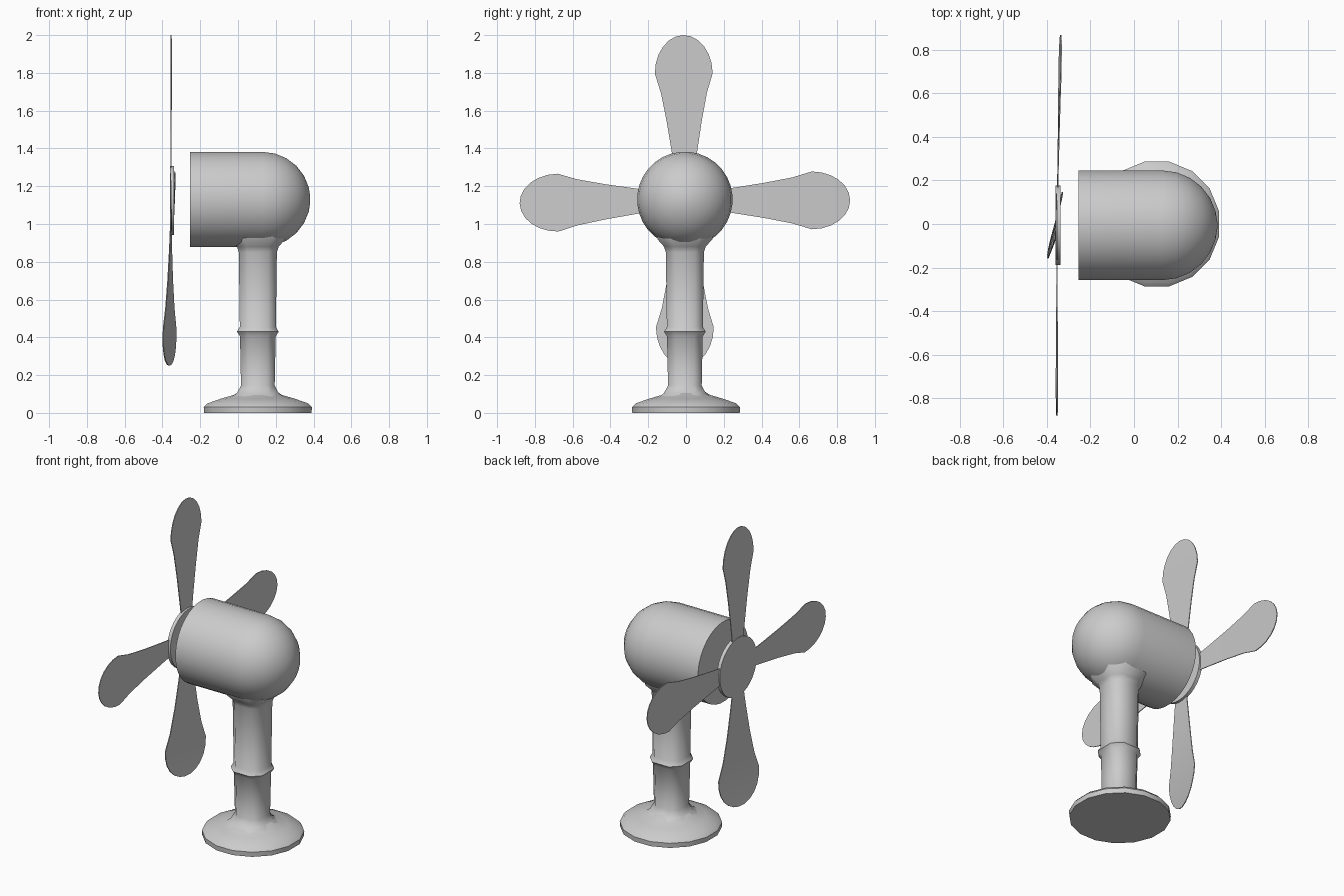
import bpy, bmesh
from math import sin, cos, pi, radians
from mathutils import Vector

if "Cube" in bpy.data.objects:
    bpy.data.objects.remove(bpy.data.objects["Cube"])

CY = -0.006   # centre line of the fan in y
HUB_Z = 1.125


def finish(name, bm, smooth=40):
    bmesh.ops.recalc_face_normals(bm, faces=bm.faces)
    me = bpy.data.meshes.new(name)
    bm.to_mesh(me)
    bm.free()
    ob = bpy.data.objects.new(name, me)
    bpy.context.collection.objects.link(ob)
    bpy.ops.object.select_all(action='DESELECT')
    ob.select_set(True)
    bpy.context.view_layer.objects.active = ob
    bpy.ops.object.shade_smooth_by_angle(angle=radians(smooth))
    return ob


def lathe(name, profile, angles, origin, axis='Z', smooth=40):
    """Loft closed rings of (radius, height) along an axis, capping both ends."""
    bm = bmesh.new()
    rings = []
    for r, h in profile:
        ring = []
        for a in angles:
            c, s = r * cos(a), r * sin(a)
            p = (c, s, h) if axis == 'Z' else (h, c, s)
            ring.append(bm.verts.new(Vector(p) + Vector(origin)))
        rings.append(ring)
    n = len(angles)
    for lo, hi in zip(rings, rings[1:]):
        for i in range(n):
            j = (i + 1) % n
            bm.faces.new((lo[i], lo[j], hi[j], hi[i]))
    bm.faces.new(rings[0])
    bm.faces.new(rings[-1])
    return finish(name, bm, smooth)


def even(n):
    return [2 * pi * (i + 0.5) / n for i in range(n)]


# Round foot
lathe("base", [(0.29, 0), (0.292, 0.03), (0.272, 0.05), (0.20, 0.075),
               (0.13, 0.095), (0.09, 0.12)], even(16), (0.105, 0, 0))

# Neck: square section with chamfered corners, collar at mid height
corner = radians(28)
neck_angles = [k * pi / 2 + s * corner for k in range(4) for s in (-1, 1)]
neck = [(0.17, 0.075), (0.125, 0.105), (0.101, 0.145), (0.107, 0.405),
        (0.125, 0.43), (0.108, 0.455), (0.114, 0.85), (0.125, 0.88),
        (0.165, 0.92), (0.17, 0.96)]
lathe("neck", neck, neck_angles, (0.105, CY, 0), smooth=60)

# Motor housing: cylinder with a domed back
R = 0.253
housing = [(R, -0.255), (R, 0.13)]
housing += [(R * cos(t), 0.13 + R * sin(t))
            for t in (radians(d) for d in (15, 30, 45, 60, 75, 86))]
lathe("motor_housing", housing, even(32), (0, CY, 1.13), 'X')

# Hub disc
lathe("hub", [(0.184, -0.36), (0.184, -0.338)], even(32), (0, CY, HUB_Z), 'X')


def blade(name, angle, twist, lean):
    half = [(0.14, 0.05), (0.25, 0.066), (0.42, 0.093), (0.57, 0.122)]
    half += [(0.672 + 0.203 * sin(t), 0.153 * cos(t))
             for t in (radians(d) for d in (0, 15, 30, 45, 60, 75))]
    a = radians(angle)
    bm = bmesh.new()

    def vert(u, v, off):
        return bm.verts.new((-0.354 + off + lean * u + twist * v * u / 0.67,
                             CY + u * cos(a) - v * sin(a),
                             HUB_Z + u * sin(a) + v * cos(a)))
    # paired strips on the two sides of a thin sheet
    sides = []
    for off in (-0.0025, 0.0025):
        left = [vert(u, w, off) for u, w in half]
        right = [vert(u, -w, off) for u, w in half]
        tip = vert(0.875, 0, off)
        for i in range(len(half) - 1):
            bm.faces.new((left[i], left[i + 1], right[i + 1], right[i]))
        bm.faces.new((left[-1], tip, right[-1]))
        sides.append(left + [tip] + right[::-1])
    n = len(sides[0])
    for i in range(n):
        j = (i + 1) % n
        bm.faces.new((sides[0][i], sides[0][j], sides[1][j], sides[1][i]))
    finish(name, bm, 30)


# Four blades, the lower one pitched the most
for name, angle, twist, lean in (("blade_right", 0.0, 0.03, 0.02),
                                 ("blade_top", 90.5, 0.01, 0.0),
                                 ("blade_left", 181, 0.02, 0.0),
                                 ("blade_bottom", 270, 0.215, -0.012)):
    blade(name, angle, twist, lean)
